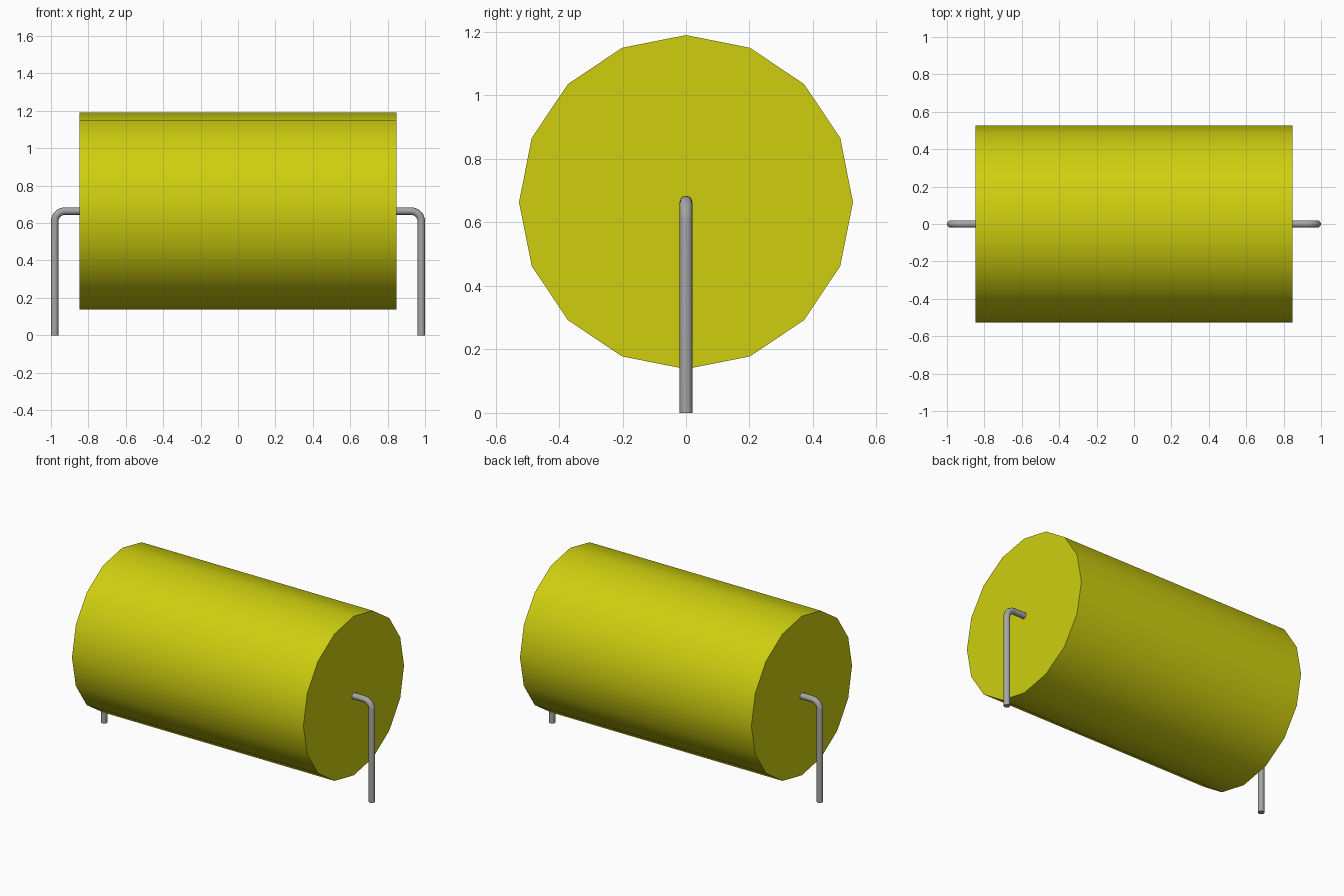
import bpy
import math
from mathutils import Vector

cube = bpy.data.objects.get("Cube")
if cube:
    bpy.data.objects.remove(cube, do_unlink=True)

BODY_RADIUS, BODY_HALF, AXIS_Z = 0.526, 0.847, 0.664
WIRE_RADIUS, WIRE_X, BEND = 0.02, 0.98, 0.055


def make_material(name, color, roughness=0.5):
    mat = bpy.data.materials.new(name)
    mat.use_nodes = True
    mat.diffuse_color = color
    bsdf = mat.node_tree.nodes["Principled BSDF"]
    bsdf.inputs["Base Color"].default_value = color
    bsdf.inputs["Roughness"].default_value = roughness
    return mat


yellow = make_material("yellow casing", (0.62, 0.62, 0.005, 1))
metal = make_material("grey wire", (0.38, 0.38, 0.38, 1))


def smooth(obj, angle):
    bpy.ops.object.select_all(action='DESELECT')
    obj.select_set(True)
    bpy.context.view_layer.objects.active = obj
    bpy.ops.object.shade_smooth_by_angle(angle=math.radians(angle))


# Sixteen-sided casing lying along x, with a corner at the top
bpy.ops.mesh.primitive_cylinder_add(
    vertices=16, radius=BODY_RADIUS, depth=2 * BODY_HALF,
    location=(0, 0, AXIS_Z), rotation=(0, math.pi / 2, 0))
body = bpy.context.object
body.name = body.data.name = "casing"
body.data.materials.append(yellow)
smooth(body, 40)


# Bent wire lead: out of the end cap, round the bend, down to the ground
def make_lead(name, side):
    points = [Vector((BODY_HALF - 0.03, 0, AXIS_Z))]
    for i in range(9):
        a = math.pi / 2 * (1 - i / 8)
        points.append(Vector((WIRE_X - BEND + BEND * math.cos(a), 0,
                              AXIS_Z - BEND + BEND * math.sin(a))))
    points.append(Vector((WIRE_X, 0, 0)))

    curve = bpy.data.curves.new(name, 'CURVE')
    curve.dimensions = '3D'
    curve.bevel_depth = WIRE_RADIUS
    curve.bevel_resolution = 4
    curve.use_fill_caps = True
    spline = curve.splines.new('POLY')
    spline.points.add(len(points) - 1)
    for p, co in zip(spline.points, points):
        p.co = (side * co.x, co.y, co.z, 1)

    lead = bpy.data.objects.new(name, curve)
    bpy.context.collection.objects.link(lead)
    bpy.ops.object.select_all(action='DESELECT')
    lead.select_set(True)
    bpy.context.view_layer.objects.active = lead
    bpy.ops.object.convert(target='MESH')
    lead = bpy.context.object
    lead.data.materials.clear()
    lead.data.materials.append(metal)
    smooth(lead, 50)


make_lead("left_lead", 1)
make_lead("right_lead", -1)
